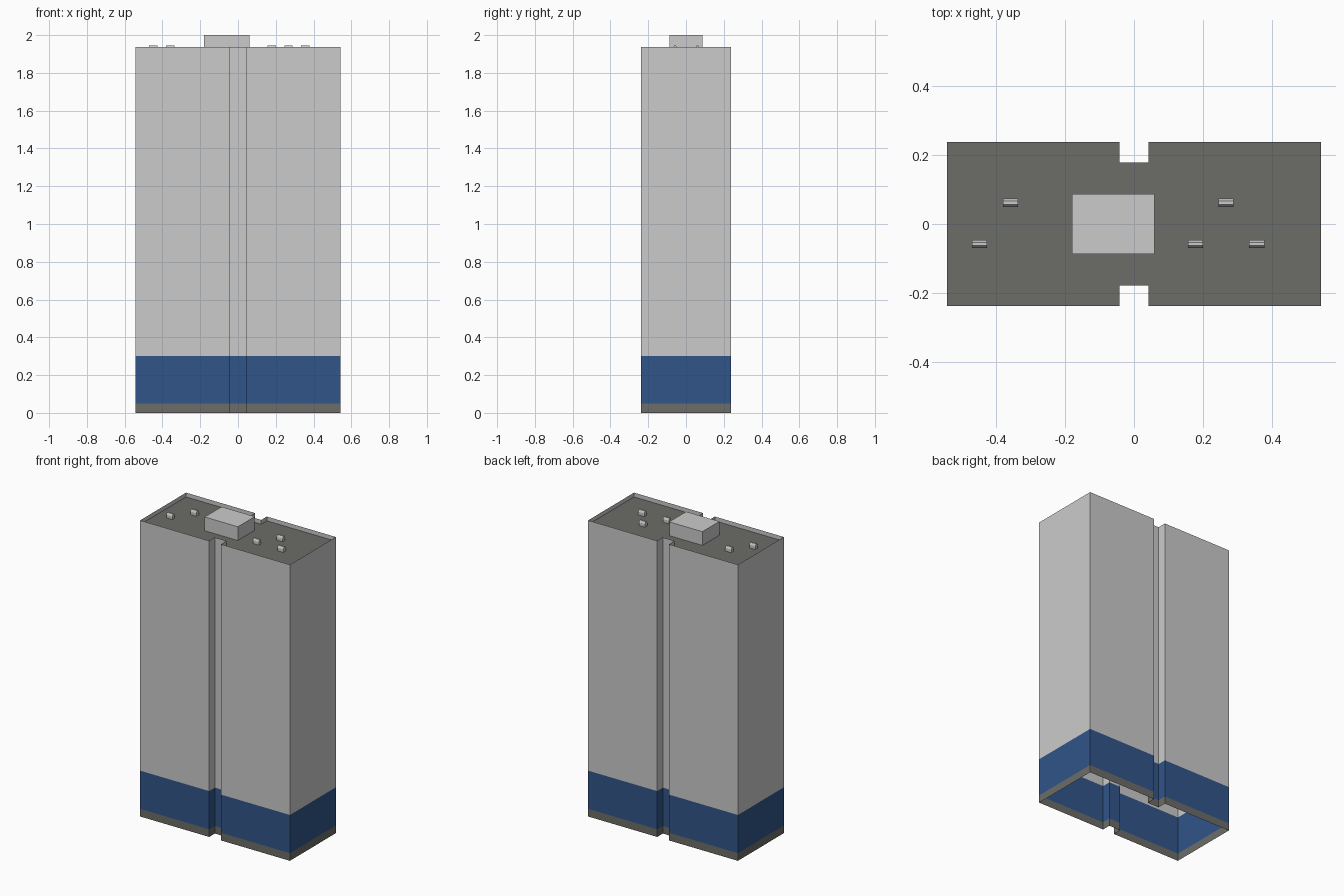
import bpy, bmesh

if "Cube" in bpy.data.objects:
    bpy.data.objects.remove(bpy.data.objects["Cube"])

X, Y = 0.5425, 0.2375        # half footprint
NX, NY = 0.0425, 0.179       # notch half width, notch floor
ROOF_Z, WALL_Z = 1.91, 1.938

# footprint: rectangle with a notch in the middle of each long side
half = [(-X, -Y), (-NX, -Y), (-NX, -NY), (NX, -NY), (NX, -Y), (X, -Y)]
OUTLINE = half + [(-x, -y) for x, y in half]


def material(name, rgb):
    m = bpy.data.materials.new(name)
    m.diffuse_color = (*rgb, 1)
    m.use_nodes = True
    m.node_tree.nodes["Principled BSDF"].inputs["Base Color"].default_value = m.diffuse_color
    return m


def finish(name, bm, mat=None):
    mesh = bpy.data.meshes.new(name)
    bm.to_mesh(mesh)
    bm.free()
    ob = bpy.data.objects.new(name, mesh)
    bpy.context.collection.objects.link(ob)
    if mat:
        mesh.materials.append(mat)
    return ob


def wall_band(name, z0, z1, mat=None):
    bm = bmesh.new()
    low = [bm.verts.new((x, y, z0)) for x, y in OUTLINE]
    top = [bm.verts.new((x, y, z1)) for x, y in OUTLINE]
    n = len(OUTLINE)
    for i in range(n):
        j = (i + 1) % n
        bm.faces.new((low[i], low[j], top[j], top[i]))
    return finish(name, bm, mat)


def prism_x(name, x0, x1, profile, mat=None):
    bm = bmesh.new()
    face = bm.faces.new([bm.verts.new((x0, y, z)) for y, z in profile])
    ext = bmesh.ops.extrude_face_region(bm, geom=[face], use_keep_orig=True)
    moved = [v for v in ext["geom"] if isinstance(v, bmesh.types.BMVert)]
    bmesh.ops.translate(bm, verts=moved, vec=(x1 - x0, 0, 0))
    bmesh.ops.recalc_face_normals(bm, faces=bm.faces)
    return finish(name, bm, mat)


dark = material("dark_grey", (0.15, 0.15, 0.14))
blue = material("blue", (0.03, 0.09, 0.25))

# open-bottomed shell in three bands
wall_band("base_strip", 0, 0.05, dark)
wall_band("blue_band", 0.05, 0.30, blue)
wall_band("tower_walls", 0.30, WALL_Z)

# sunken roof
bm = bmesh.new()
bm.faces.new([bm.verts.new((x, y, ROOF_Z)) for x, y in OUTLINE])
finish("roof", bm, dark)

# rooftop machine room
b = 0.0875
prism_x("rooftop_box", -0.18, 0.06,
        [(-b, ROOF_Z), (b, ROOF_Z), (b, 2.0), (-b, 2.0)])

# small roof vents with bevelled tops
for i, (cx, cy) in enumerate([(-0.448, -0.058), (-0.358, 0.062), (0.178, -0.058),
                              (0.267, 0.062), (0.356, -0.058)]):
    prof = [(-0.012, ROOF_Z), (0.012, ROOF_Z), (0.012, 1.93),
            (0.005, 1.944), (-0.005, 1.944), (-0.012, 1.93)]
    prism_x(f"roof_vent_{i + 1}", cx - 0.022, cx + 0.022,
            [(cy + y, z) for y, z in prof])
